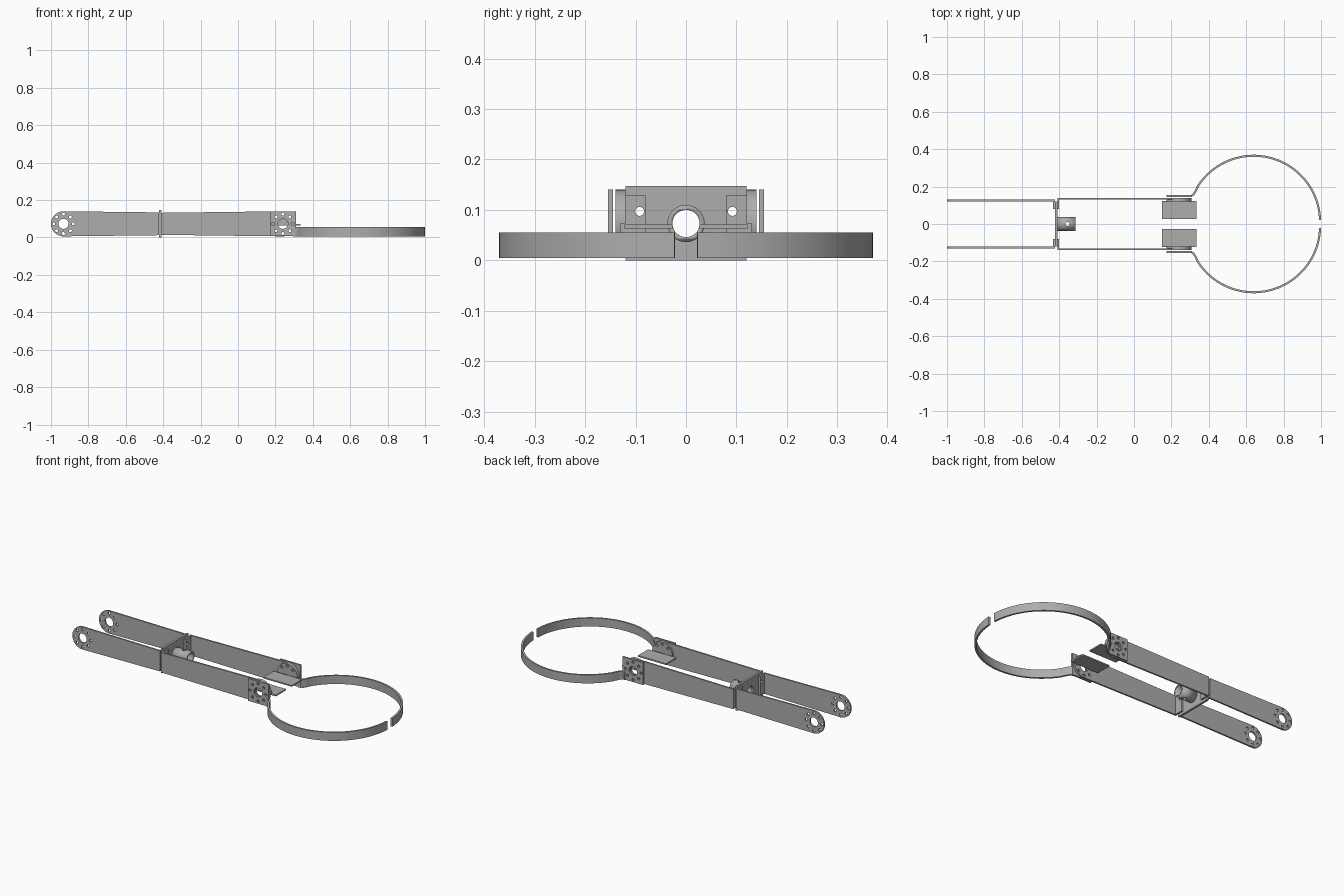
import bpy
from math import cos, sin, pi, radians
from mathutils import Matrix, Vector

if "Cube" in bpy.data.objects:
    bpy.data.objects.remove(bpy.data.objects["Cube"], do_unlink=True)

steel = bpy.data.materials.new("grey steel")
steel.use_nodes = True
GREY = (0.42, 0.42, 0.42, 1)
steel.diffuse_color = GREY
steel.node_tree.nodes["Principled BSDF"].inputs["Base Color"].default_value = GREY

# Frames: local outline (u, v) -> world axes, extrusion along the third axis
FLAT = Matrix.Identity(4)
SIDE = Matrix(((1, 0, 0, 0), (0, 0, -1, 0), (0, 1, 0, 0), (0, 0, 0, 1)))
CROSS = Matrix(((0, 0, 1, 0), (1, 0, 0, 0), (0, 1, 0, 0), (0, 0, 0, 1)))
MID = 0.073
THICK = 0.01


def arc(cx, cy, r, a0=0, a1=360, n=24):
    full = abs(a1 - a0) == 360
    steps = n if full else n + 1
    return [(cx + r * cos(radians(a0 + (a1 - a0) * i / n)),
             cy + r * sin(radians(a0 + (a1 - a0) * i / n))) for i in range(steps)]


def rect(u0, u1, v0, v1):
    return [(u0, v0), (u1, v0), (u1, v1), (u0, v1)]


def sheet(name, loops, frame, offset, thick=THICK):
    """Sheet part: first loop is the outline, the others are holes."""
    cu = bpy.data.curves.new(name, "CURVE")
    cu.dimensions = "2D"
    cu.fill_mode = "BOTH"
    cu.extrude = thick / 2
    for pts in loops:
        sp = cu.splines.new("POLY")
        sp.points.add(len(pts) - 1)
        for p, (u, v) in zip(sp.points, pts):
            p.co = (u, v, 0, 1)
        sp.use_cyclic_u = True
    ob = bpy.data.objects.new(name, cu)
    bpy.context.collection.objects.link(ob)
    bpy.ops.object.select_all(action="DESELECT")
    ob.select_set(True)
    bpy.context.view_layer.objects.active = ob
    bpy.ops.object.convert(target="MESH")
    ob = bpy.context.object
    ob.data.transform(Matrix.Translation(offset) @ frame)
    ob.data.materials.clear()
    ob.data.materials.append(steel)
    bpy.ops.object.shade_smooth_by_angle(angle=radians(30))
    return ob


def horn_holes(cx):
    """Centre hole with a ring of eight screw holes."""
    ring = [arc(cx + 0.052 * cos(i * pi / 4), MID + 0.052 * sin(i * pi / 4), 0.008, n=12)
            for i in range(8)]
    return [arc(cx, MID, 0.027)] + ring


def band(path, width):
    """Closed outline of constant width around an open path."""
    left, right = [], []
    for i, p in enumerate(path):
        a, b = Vector(path[max(i - 1, 0)]), Vector(path[min(i + 1, len(path) - 1)])
        t = (b - a).normalized()
        n = Vector((-t.y, t.x)) * width / 2
        left.append(tuple(Vector(p) + n))
        right.append(tuple(Vector(p) - n))
    return left + right[::-1]


for s, tag in ((1, "left"), (-1, "right")):
    # Rear arm with rounded end, and its bent tab
    rear = arc(-0.933, MID, 0.067, 90, 270) + [(-0.424, 0.012), (-0.424, 0.134)]
    sheet(f"rear_arm_{tag}", [rear] + horn_holes(-0.933), SIDE, (0, s * 0.125, 0))
    tab_hole = arc(s * 0.092, 0.097, 0.009, n=16)
    tab = rect(*sorted((s * 0.08, s * 0.13)), 0.015, 0.13)
    sheet(f"rear_tab_{tag}", [tab, tab_hole], CROSS, (-0.428, 0, 0))

    # Front arm with rounded end, and its bent tab
    front = arc(0.24, MID, 0.067, -90, 90) + [(-0.41, 0.132), (-0.41, 0.014)]
    sheet(f"front_arm_{tag}", [front] + horn_holes(0.24), SIDE, (0, s * 0.135, 0))
    tab = rect(*sorted((s * 0.08, s * 0.14)), 0.015, 0.13)
    sheet(f"front_tab_{tag}", [tab, tab_hole], CROSS, (-0.405, 0, 0))

    # Square hinge plate outside the arm
    sheet(f"hinge_plate_{tag}", [rect(0.175, 0.31, 0.007, 0.14)] + horn_holes(0.24),
          SIDE, (0, s * 0.15, 0))

    # Inner upright lug and the horizontal shelf bent from it
    lug = arc(0.24, MID, 0.067, 0, 180)
    lug_holes = [arc(0.24 + 0.052 * cos(a), MID + 0.052 * sin(a), 0.008, n=12)
                 for a in (pi / 4, pi / 2, 3 * pi / 4)]
    sheet(f"shelf_lug_{tag}", [lug] + lug_holes, SIDE, (0, s * 0.125, 0))
    sheet(f"shelf_{tag}", [rect(0.15, 0.335, *sorted((s * 0.027, s * 0.122)))],
          FLAT, (0, 0, 0.067), 0.008)

    # Half-ring gripper jaw
    path = [(0.295, 0.15), (0.308, 0.151), (0.32, 0.16), (0.329, 0.176)]
    path += arc(0.64, 0.01, 0.355, 147, 2, 56)
    sheet(f"gripper_jaw_{tag}", [band([(x, s * y) for x, y in path], 0.011)],
          FLAT, (0, 0, 0.03), 0.05)

# Cross plate joining both arm pairs
screws = [arc(s * 0.092, 0.097, 0.009, n=16) for s in (1, -1)]
sheet("cross_plate", [rect(-0.12, 0.12, 0, 0.147), arc(0, MID, 0.027, n=32)] + screws,
      CROSS, (-0.4165, 0, 0), 0.013)

# Socket tube with a drilled pin hole
tube = sheet("socket_tube", [arc(0, MID, 0.037, n=32), arc(0, MID, 0.027, n=32)],
             CROSS, (-0.3625, 0, 0), 0.1)
bpy.ops.mesh.primitive_cylinder_add(vertices=16, radius=0.011, depth=0.3,
                                    location=(-0.355, 0, MID))
drill = bpy.context.object
drill.name = "pin_hole_cutter"
drill.hide_render = True
# Weld the tube so that the cut sees a closed solid
weld = tube.modifiers.new("weld", "WELD")
weld.merge_threshold = 0.0001
cut = tube.modifiers.new("pin_hole", "BOOLEAN")
cut.operation = "DIFFERENCE"
cut.object = drill
bpy.ops.object.select_all(action="DESELECT")
tube.select_set(True)
bpy.context.view_layer.objects.active = tube
bpy.ops.object.convert(target="MESH")
bpy.data.objects.remove(drill, do_unlink=True)
